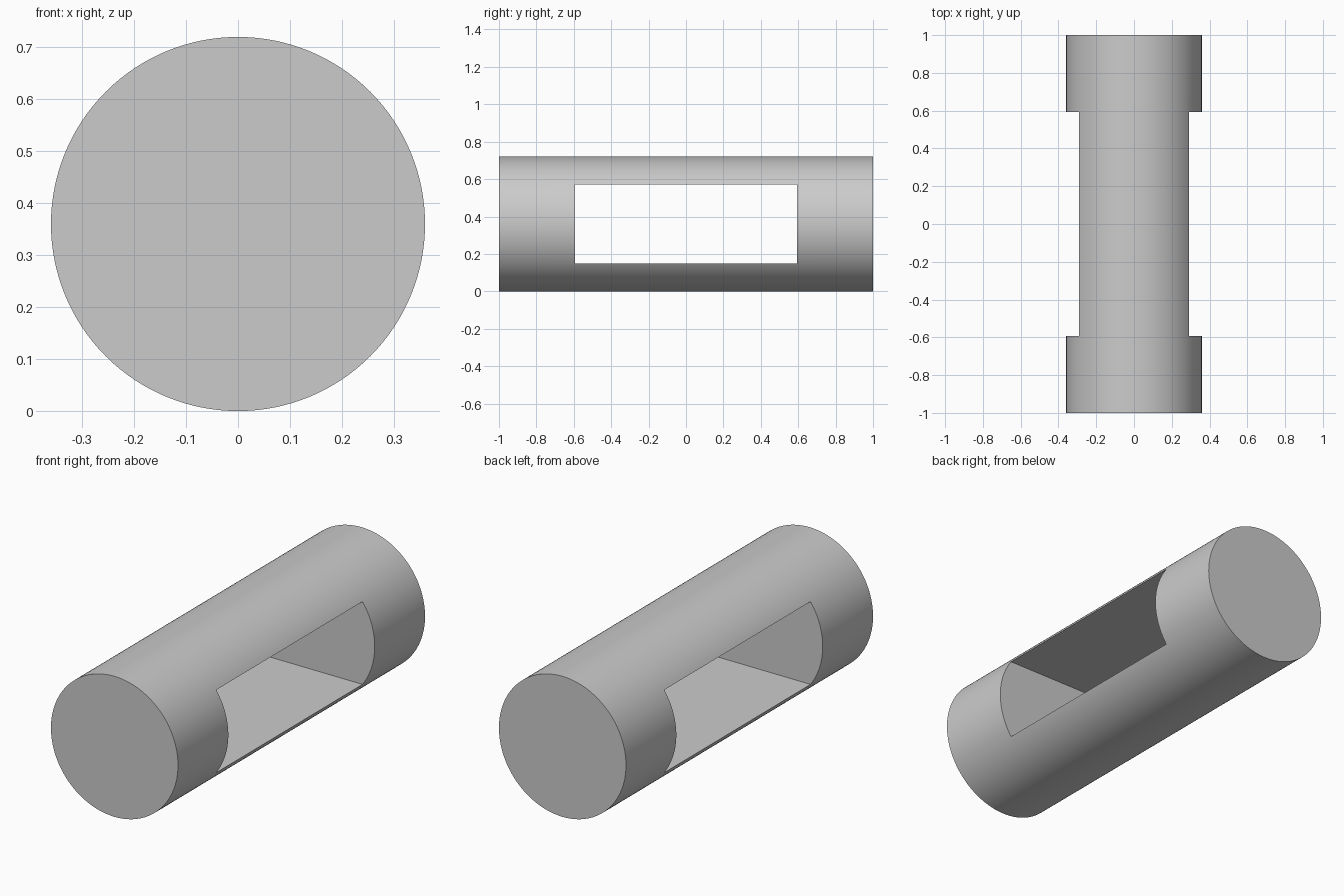
import bpy
import math

cube = bpy.data.objects.get("Cube")
if cube:
    bpy.data.objects.remove(cube, do_unlink=True)

RADIUS = 0.36
LENGTH = 2.0
SLOT_LENGTH = 1.185
SLOT_HEIGHT = 0.424

# Plain grey material
grey = bpy.data.materials.new("light_grey")
grey.use_nodes = True
colour = (0.6, 0.6, 0.6, 1.0)
grey.diffuse_color = colour
grey.node_tree.nodes["Principled BSDF"].inputs["Base Color"].default_value = colour

# Round bar lying front to back
bpy.ops.mesh.primitive_cylinder_add(
    vertices=128, radius=RADIUS, depth=LENGTH,
    location=(0, 0, RADIUS), rotation=(math.pi / 2, 0, 0))
bar = bpy.context.object
bar.name = "slotted_bar"
bar.data.materials.append(grey)

# Rectangular window cut right through from side to side
bpy.ops.mesh.primitive_cube_add(size=1, location=(0, 0, RADIUS))
cutter = bpy.context.object
cutter.name = "slot_cutter"
cutter.scale = (1, SLOT_LENGTH, SLOT_HEIGHT)
cutter.data.materials.append(grey)
cutter.hide_render = True

slot = bar.modifiers.new("slot", "BOOLEAN")
slot.operation = "DIFFERENCE"
slot.solver = "EXACT"
slot.object = cutter

# Apply the cut, then smooth the round wall and keep the edges sharp
bpy.ops.object.select_all(action="DESELECT")
bar.select_set(True)
bpy.context.view_layer.objects.active = bar
bpy.ops.object.modifier_apply(modifier=slot.name)
bpy.data.objects.remove(cutter, do_unlink=True)
bpy.ops.object.shade_smooth_by_angle(angle=math.radians(30))
